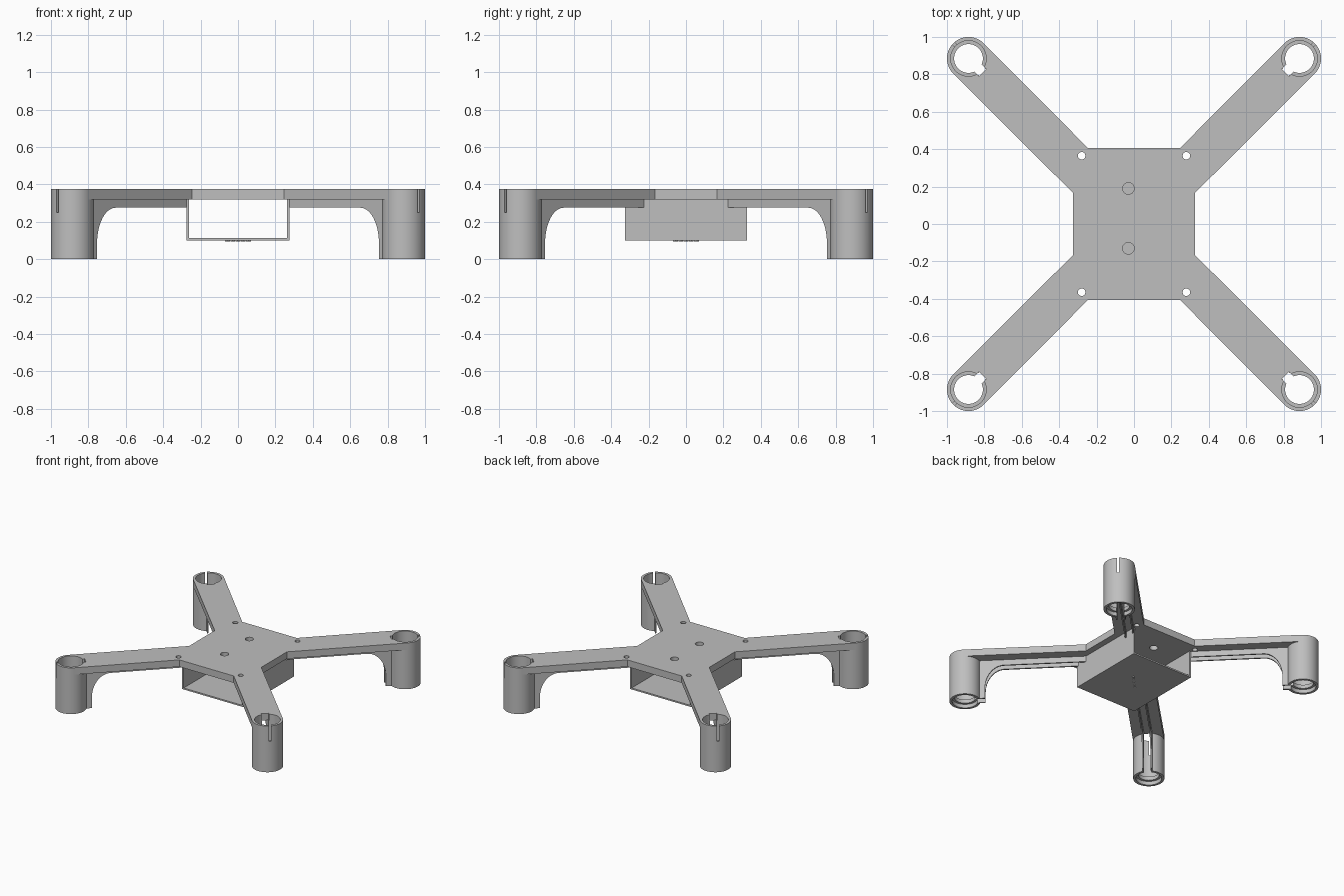
import bpy, bmesh, math
from mathutils import Matrix, Vector

if "Cube" in bpy.data.objects:
    bpy.data.objects.remove(bpy.data.objects["Cube"], do_unlink=True)

TOP, UNDER, RIB = 0.376, 0.32, 0.275      # deck top, deck underside, channel underside
LEG, R = 0.885, 0.115                     # leg centre offset and radius
REACH = LEG * math.sqrt(2)

grey = bpy.data.materials.new("light_grey_plastic")
grey.use_nodes = True
colour = (0.52, 0.52, 0.52, 1)
grey.diffuse_color = colour
grey.node_tree.nodes["Principled BSDF"].inputs["Base Color"].default_value = colour


def finish(name, bm):
    bmesh.ops.recalc_face_normals(bm, faces=bm.faces)
    mesh = bpy.data.meshes.new(name)
    bm.to_mesh(mesh)
    bm.free()
    mesh.materials.append(grey)
    ob = bpy.data.objects.new(name, mesh)
    bpy.context.collection.objects.link(ob)
    return ob


def add_box(bm, x0, x1, y0, y1, z0, z1, turn=0):
    m = (Matrix.Rotation(turn, 4, "Z")
         @ Matrix.Translation(((x0 + x1) / 2, (y0 + y1) / 2, (z0 + z1) / 2))
         @ Matrix.Diagonal((x1 - x0, y1 - y0, z1 - z0, 1)))
    bmesh.ops.create_cube(bm, size=1, matrix=m)


def add_cylinder(bm, x, y, r, z0, z1, n=64):
    bmesh.ops.create_cone(bm, cap_ends=True, segments=n, radius1=r, radius2=r,
                          depth=z1 - z0, matrix=Matrix.Translation((x, y, (z0 + z1) / 2)))


def add_prism(bm, points, step):
    face = bm.faces.new([bm.verts.new(p) for p in points])
    new = bmesh.ops.extrude_face_region(bm, geom=[face])["geom"]
    verts = [v for v in new if isinstance(v, bmesh.types.BMVert)]
    bmesh.ops.translate(bm, verts=verts, vec=step)


def cut(ob, bm):
    cutter = finish("cutter", bm)
    cutter.hide_render = True
    mod = ob.modifiers.new("cut", "BOOLEAN")
    mod.operation, mod.solver, mod.object = "DIFFERENCE", "EXACT", cutter
    bpy.context.view_layer.objects.active = ob
    bpy.ops.object.modifier_apply(modifier=mod.name)
    bpy.data.objects.remove(cutter, do_unlink=True)


def smooth(ob):
    bpy.ops.object.select_all(action="DESELECT")
    ob.select_set(True)
    bpy.context.view_layer.objects.active = ob
    bpy.ops.object.shade_smooth_by_angle(angle=math.radians(30))


corners = [(1, 1), (-1, 1), (-1, -1), (1, -1)]

# Deck: centre plate with four diagonal arms
bm = bmesh.new()
half = R / math.sqrt(2)
quarter = [(0.325, 0.165), (LEG + half, LEG - half), (LEG - half, LEG + half), (0.245, 0.405)]
outline = []
for sx, sy in corners:
    pts = [Vector((sx * x, sy * y, UNDER)) for x, y in quarter]
    outline += pts if sx * sy > 0 else pts[::-1]
add_prism(bm, outline, (0, 0, TOP - UNDER))
deck = finish("deck_with_arms", bm)

# Leg seats, corner screw holes and two cable holes
bm = bmesh.new()
for sx, sy in corners:
    add_cylinder(bm, sx * LEG, sy * LEG, R - 0.001, 0.2, 0.5)
    add_cylinder(bm, sx * 0.28, sy * 0.365, 0.02, 0.2, 0.5, 32)
for y in (0.19, -0.13):
    add_cylinder(bm, -0.03, y, 0.031, 0.2, 0.5, 32)
cut(deck, bm)
smooth(deck)

# Leg: hollow tube with an inner lip, a cable notch and a clamping slit
bm = bmesh.new()
add_cylinder(bm, 0, 0, R, 0, TOP)
leg = finish("leg_1", bm)
for radius, z0, z1 in ((0.077, -0.1, 0.5), (0.095, 0.06, 0.5), (0.095, -0.1, 0.03)):
    bm = bmesh.new()
    add_cylinder(bm, 0, 0, radius, z0, z1)
    cut(leg, bm)
for dims in ((-0.107, 0, -0.028, 0.028, -0.1, 0.5),
             (-0.14, 0, -0.025, 0.025, -0.1, UNDER),
             (0.05, 0.2, -0.008, 0.008, 0.25, 0.5)):
    bm = bmesh.new()
    add_box(bm, *dims)
    cut(leg, bm)
smooth(leg)
for i in range(4):
    part = leg if i == 0 else leg.copy()
    if i:
        part.name = f"leg_{i + 1}"
        bpy.context.collection.objects.link(part)
    turn = math.radians(45 + 90 * i)
    part.location = (REACH * math.cos(turn), REACH * math.sin(turn), 0)
    part.rotation_euler.z = turn

# Cable channels: paired walls under each arm, curving down the leg
profile = [(0.1, UNDER), (0.1, 0), (0.15, 0)]
for k in range(13):
    a = math.pi / 2 * k / 12
    profile.append((0.29 - 0.14 * math.cos(a), 0.085 + (RIB - 0.085) * math.sin(a)))
profile += [(REACH - 0.33, RIB), (REACH - 0.33, UNDER)]
bm = bmesh.new()
for i in range(4):
    spin = Matrix.Rotation(math.radians(45 + 90 * i), 3, "Z")
    for y in (-0.036, 0.025):
        add_prism(bm, [spin @ Vector((REACH - t, y, z)) for t, z in profile],
                  spin @ Vector((0, 0.011, 0)))
channels = finish("cable_channels", bm)
bm = bmesh.new()
add_box(bm, -0.274, 0.274, -0.324, 0.324, 0.05, 0.5)
cut(channels, bm)
smooth(channels)

# Battery tray: open at the front and back
bm = bmesh.new()
add_prism(bm, [(x, -0.325, z) for x, z in
               ((-0.275, UNDER), (-0.275, 0.1), (0.275, 0.1), (0.275, UNDER),
                (0.262, UNDER), (0.262, 0.112), (-0.262, 0.112), (-0.262, UNDER))],
          (0, 0.65, 0))
finish("battery_tray", bm)

# Small raised dashes under the tray
bm = bmesh.new()
for k in range(5):
    x = -0.08 + 0.04 * k
    add_box(bm, x - 0.01, x + 0.01, -0.008, 0.008, 0.095, 0.101, math.radians(45))
finish("tray_grip_dashes", bm)
